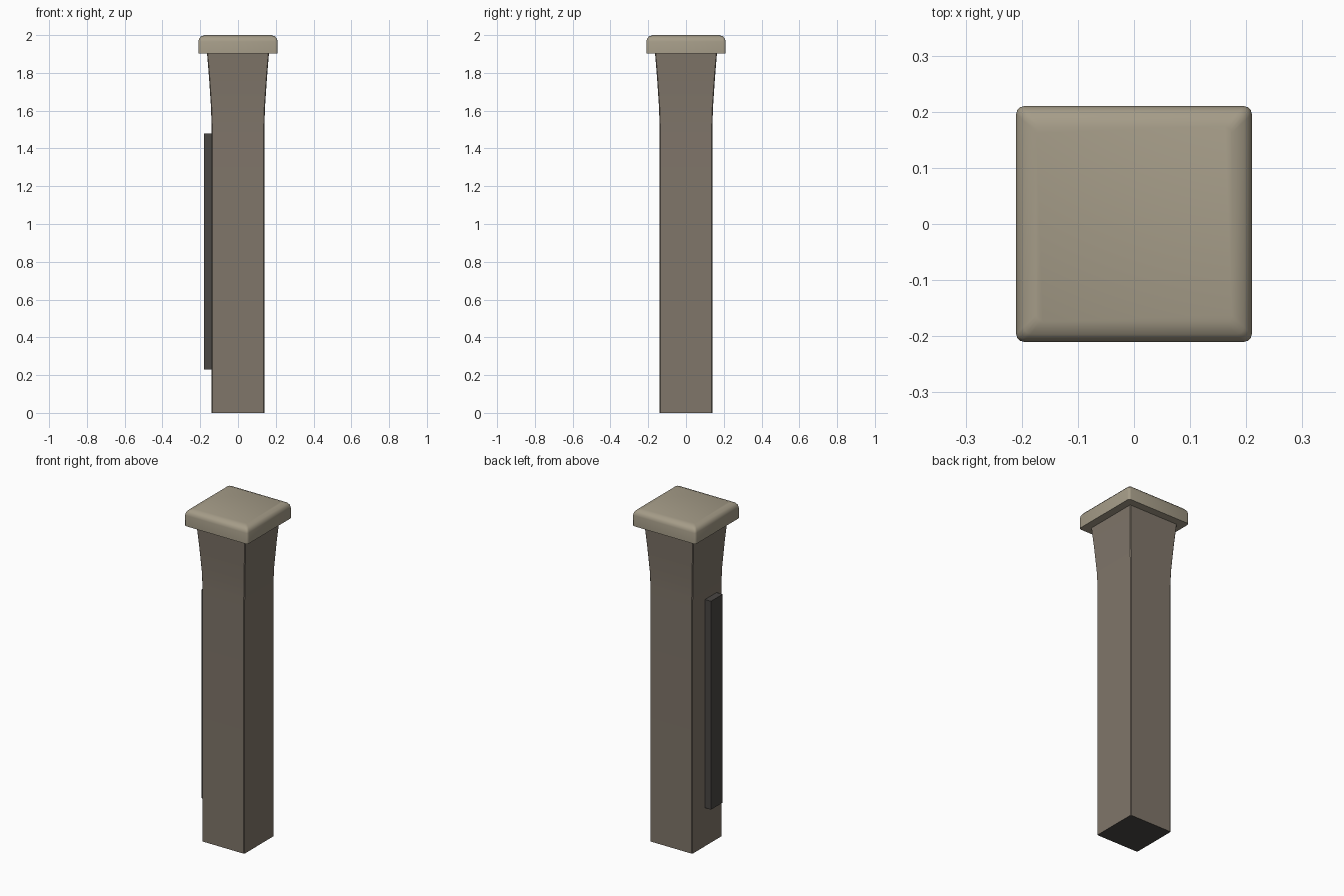
import bpy, bmesh

if "Cube" in bpy.data.objects:
    bpy.data.objects.remove(bpy.data.objects["Cube"])


def srgb(r, g, b):
    return tuple(((c / 255 + 0.055) / 1.055) ** 2.4 for c in (r, g, b)) + (1,)


def material(name, rgb):
    m = bpy.data.materials.new(name)
    m.diffuse_color = srgb(*rgb)
    m.use_nodes = True
    m.node_tree.nodes["Principled BSDF"].inputs["Base Color"].default_value = m.diffuse_color
    return m


stone = material("brown stone", (128, 118, 106))
pale = material("pale cap stone", (165, 156, 136))
dark = material("dark metal", (74, 71, 68))


def finish(bm, name, mats, smooth=True):
    bmesh.ops.recalc_face_normals(bm, faces=bm.faces)
    me = bpy.data.meshes.new(name)
    bm.to_mesh(me)
    bm.free()
    ob = bpy.data.objects.new(name, me)
    bpy.context.collection.objects.link(ob)
    for m in mats:
        me.materials.append(m)
    if smooth:
        bpy.ops.object.select_all(action='DESELECT')
        bpy.context.view_layer.objects.active = ob
        ob.select_set(True)
        bpy.ops.object.shade_smooth_by_angle(angle=0.6)
    return ob


def loft(profile, chamfer):
    """Square rings with small corner cuts, given (half width, height)."""
    bm = bmesh.new()
    rings = []
    for h, z in profile:
        k = h - chamfer
        pts = [(h, -k), (h, k), (k, h), (-k, h), (-h, k), (-h, -k), (-k, -h), (k, -h)]
        rings.append([bm.verts.new((x, y, z)) for x, y in pts])
    for a, b in zip(rings, rings[1:]):
        for i in range(8):
            j = (i + 1) % 8
            bm.faces.new((a[i], a[j], b[j], b[i]))
    bm.faces.new(rings[0][::-1])
    bm.faces.new(rings[-1])
    return bm


def box(x0, x1, y0, y1, z0, z1):
    bm = bmesh.new()
    bmesh.ops.create_cube(bm, size=1)
    for v in bm.verts:
        v.co = (x1 if v.co.x > 0 else x0, y1 if v.co.y > 0 else y0, z1 if v.co.z > 0 else z0)
    return bm


# post with flared head and dark underside
post = finish(loft([(0.14, 0), (0.14, 1.52), (0.143, 1.62), (0.153, 1.77), (0.164, 1.905)], 0.004),
              "post", [stone, dark])
for p in post.data.polygons:
    if p.normal.z < -0.9:
        p.material_index = 1

# cap slab with rounded upright corners and a softly rounded top edge
bm = box(-0.21, 0.21, -0.21, 0.21, 1.902, 2.0)
upright = [e for e in bm.edges if abs(e.verts[0].co.z - e.verts[1].co.z) > 0.05]
bmesh.ops.bevel(bm, geom=upright, offset=0.014, segments=3, profile=0.5, affect='EDGES')
top = [e for e in bm.edges if all(v.co.z > 1.99 for v in e.verts)]
# rounded top edge made from shrinking rings
face = next(f for f in bm.faces if all(v.co.z > 1.99 for v in f.verts))
R, H = 0.036, 0.034
steps = [(0.0, 0.0), (0.10, 0.43), (0.38, 0.78), (1.0, 1.0)]
for v in face.verts:
    v.co.z = 2.0 - H
for (i0, h0), (i1, h1) in zip(steps, steps[1:]):
    new = bmesh.ops.extrude_discrete_faces(bm, faces=[face])["faces"][0]
    s = (0.21 - R * i1) / (0.21 - R * i0)
    for v in new.verts:
        v.co = (v.co.x * s, v.co.y * s, 2.0 - H + H * h1)
    face = new
finish(bm, "cap", [pale])

# upright strip on the left side
finish(box(-0.18, -0.135, -0.09, 0.02, 0.23, 1.48), "side_strip", [dark], smooth=False)
